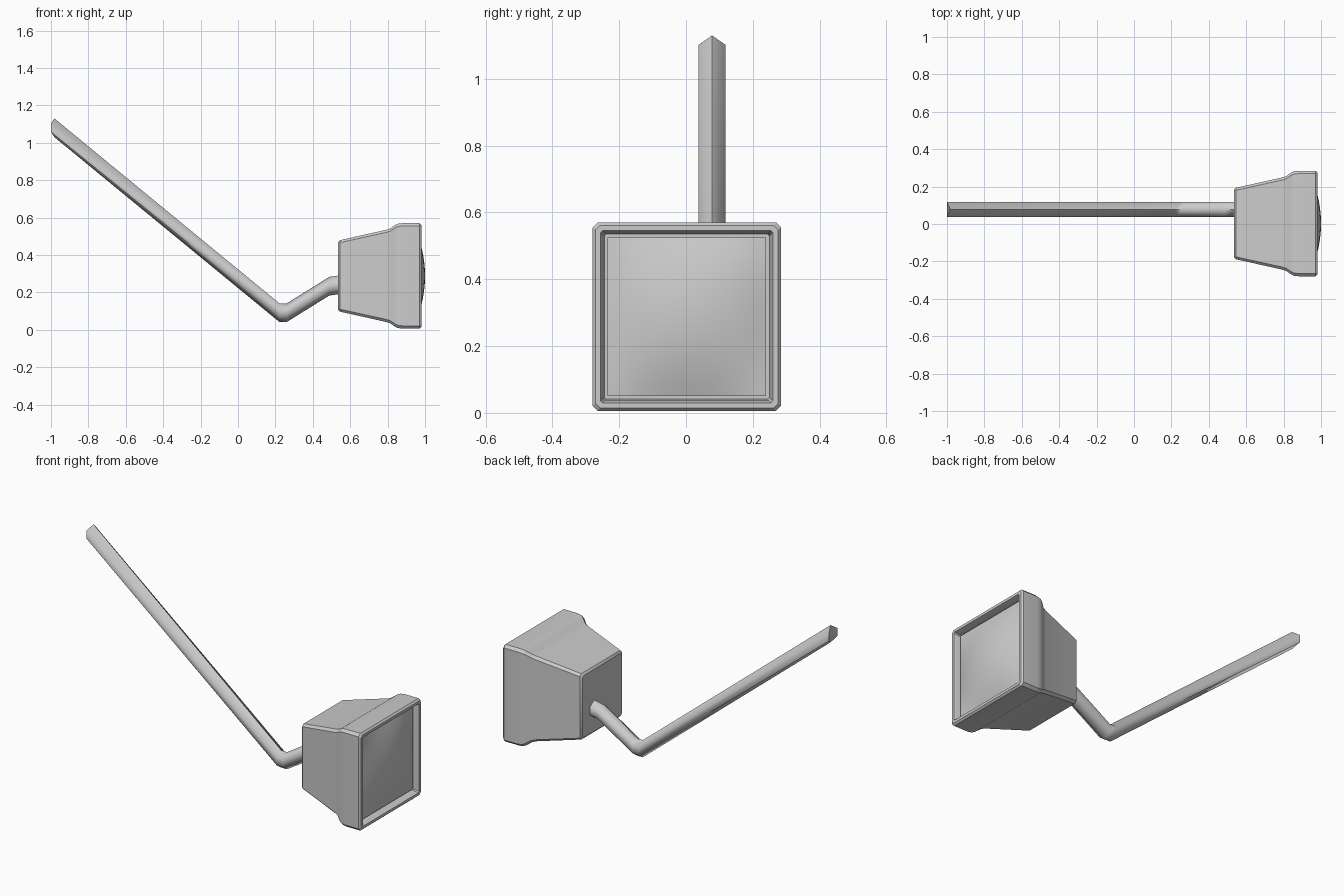
import bpy, bmesh, math

cube = bpy.data.objects.get("Cube")
if cube:
    bpy.data.objects.remove(cube)

grey = bpy.data.materials.new("light grey")
grey.use_nodes = True
colour = (0.6, 0.6, 0.6, 1)
grey.diffuse_color = colour
grey.node_tree.nodes["Principled BSDF"].inputs["Base Color"].default_value = colour

CY, CZ = 0.0025, 0.288  # centre of the square housing


def finish(name, bm, angle=30):
    bmesh.ops.recalc_face_normals(bm, faces=bm.faces)
    mesh = bpy.data.meshes.new(name)
    bm.to_mesh(mesh)
    bm.free()
    mesh.materials.append(grey)
    obj = bpy.data.objects.new(name, mesh)
    bpy.context.collection.objects.link(obj)
    bpy.ops.object.select_all(action='DESELECT')
    bpy.context.view_layer.objects.active = obj
    obj.select_set(True)
    bpy.ops.object.shade_smooth_by_angle(angle=math.radians(angle))
    return obj


def loft(name, rings, angle=30):
    """Skin a list of equal-sized point rings and cap both ends."""
    bm = bmesh.new()
    loops = [[bm.verts.new(p) for p in ring] for ring in rings]
    for a, b in zip(loops, loops[1:]):
        for i in range(len(a)):
            j = (i + 1) % len(a)
            bm.faces.new((a[i], a[j], b[j], b[i]))
    bm.faces.new(loops[0])
    bm.faces.new(loops[-1])
    return finish(name, bm, angle)


def square_ring(x, h, c):
    """Square of half size h with corners chamfered by c."""
    k = h - c
    pts = [(h, -k), (h, k), (k, h), (-k, h), (-h, k), (-h, -k), (-k, -h), (k, -h)]
    return [(x, CY + y, CZ + z) for y, z in pts]


# Housing: flared body, thick front rim and the recess behind it
profile = [(0.535, 0.180, 0.010), (0.545, 0.191, 0.013), (0.795, 0.247, 0.014),
           (0.815, 0.254, 0.014), (0.840, 0.272, 0.015), (0.855, 0.279, 0.015),
           (0.880, 0.282, 0.015), (0.970, 0.282, 0.015), (0.980, 0.273, 0.013),
           (0.980, 0.258, 0.006), (0.955, 0.250, 0.005), (0.935, 0.247, 0.005)]
loft("housing", [square_ring(*p) for p in profile])

# Lens: square panel bulging outwards
N, H = 12, 0.237
bm = bmesh.new()
grid = []
for i in range(N + 1):
    u = 2 * i / N - 1
    row = []
    for j in range(N + 1):
        v = 2 * j / N - 1
        x = 0.955 + 0.045 * (1 - u * u) * (1 - v * v)
        row.append(bm.verts.new((x, CY + u * H, CZ + v * H)))
    grid.append(row)
for i in range(N):
    for j in range(N):
        bm.faces.new((grid[i][j], grid[i + 1][j], grid[i + 1][j + 1], grid[i][j + 1]))
edges = [e for e in bm.edges if e.is_boundary]
skirt = bmesh.ops.extrude_edge_only(bm, edges=edges)["geom"]
for v in skirt:
    if isinstance(v, bmesh.types.BMVert):
        v.co.x = 0.934
finish("lens", bm)


# Arm: bent six-sided rod
def rod_ring(x, z, tip=0.0, shear=0.0):
    pts = [(0, 0.05), (0.04, 0.022), (0.04, -0.022),
           (0, -0.05), (-0.04, -0.022), (-0.04, 0.022)]
    return [(x + shear * dz + (tip if dy == 0 else 0), 0.078 + dy, z + dz)
            for dy, dz in pts]


loft("arm", [rod_ring(-1.0, 1.08, tip=0.018), rod_ring(0.222, 0.091),
             rod_ring(0.260, 0.091), rod_ring(0.488, 0.233), rod_ring(0.545, 0.241)], 65)
